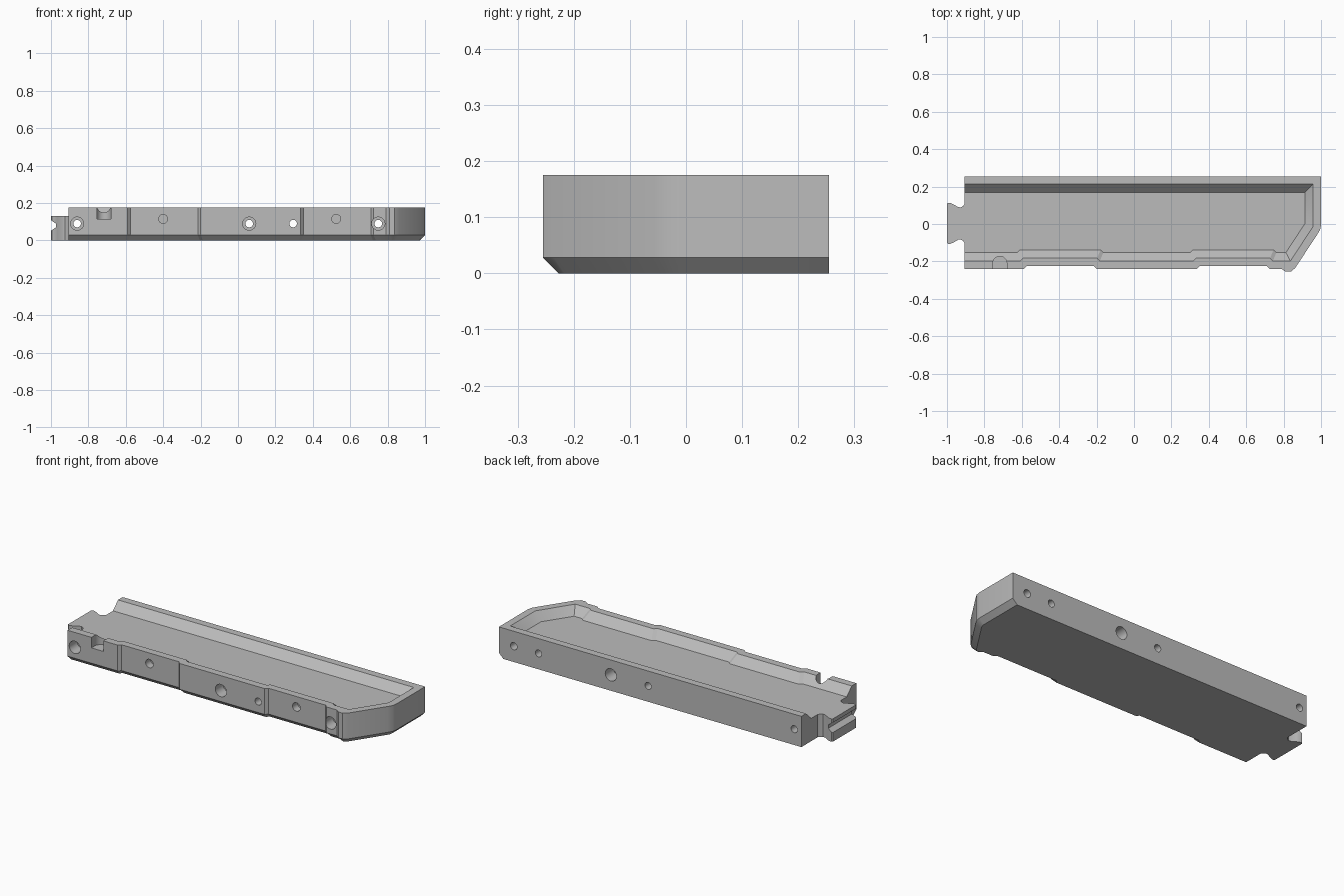
import bpy, bmesh, math
from mathutils import Vector, Matrix

cube = bpy.data.objects.get("Cube")
if cube:
    bpy.data.objects.remove(cube)

grey = bpy.data.materials.new("plain grey")
grey.use_nodes = True
COLOUR = (0.5, 0.5, 0.5, 1)
grey.diffuse_color = COLOUR
grey.node_tree.nodes["Principled BSDF"].inputs["Base Color"].default_value = COLOUR

HEIGHT, FLOOR, CHAMFER = 0.175, 0.13, 0.028
LEFT, BACK, HOLE_Z = -0.905, 0.255, 0.09


def inset(path, dist, back_dist):
    """Mitred inward offset of an open counter-clockwise path; the last segment is the back."""
    pts = [Vector(p) for p in path]
    dirs = [(b - a).normalized() for a, b in zip(pts, pts[1:])]
    norms = [Vector((-d.y, d.x)) for d in dirs]
    dists = [dist] * (len(dirs) - 1) + [back_dist]
    out = [pts[0] + norms[0] * dists[0]]
    for i in range(1, len(dirs)):
        n, m, a, b = norms[i - 1], norms[i], dists[i - 1], dists[i]
        det = n.x * m.y - n.y * m.x
        out.append(pts[i] + Vector(((a * m.y - b * n.y) / det, (b * n.x - a * m.x) / det)))
    return out + [pts[-1] + norms[-1] * dists[-1]]


def make(name, bm, helper=False):
    bmesh.ops.recalc_face_normals(bm, faces=bm.faces)
    mesh = bpy.data.meshes.new(name)
    bm.to_mesh(mesh)
    bm.free()
    mesh.materials.append(grey)
    ob = bpy.data.objects.new(name, mesh)
    bpy.context.collection.objects.link(ob)
    ob.hide_render = helper
    return ob


def loft(name, rings, helper=False):
    """Solid through stacked (points, z) rings."""
    bm = bmesh.new()
    loops = [[bm.verts.new((p[0], p[1], z)) for p in pts] for pts, z in rings]
    for lo, hi in zip(loops, loops[1:]):
        for i in range(len(lo)):
            j = (i + 1) % len(lo)
            bm.faces.new((lo[i], lo[j], hi[j], hi[i]))
    bm.faces.new(loops[0])
    bm.faces.new(loops[-1])
    return make(name, bm, helper)


def bore(x, z, radius, y0, y1):
    """Cylinder cutter along y."""
    bm = bmesh.new()
    place = Matrix.Translation((x, (y0 + y1) / 2, z)) @ Matrix.Rotation(math.pi / 2, 4, "X")
    bmesh.ops.create_cone(bm, cap_ends=True, segments=32, radius1=radius,
                          radius2=radius, depth=y1 - y0, matrix=place)
    return make("hole_cutter", bm, True)


def cut(ob, cutter, operation="DIFFERENCE"):
    mod = ob.modifiers.new("cut", "BOOLEAN")
    mod.operation = operation
    mod.solver = "EXACT"
    mod.object = cutter
    bpy.context.view_layer.objects.active = ob
    bpy.ops.object.modifier_apply(modifier=mod.name)
    bpy.data.objects.remove(cutter)


# Front edge with its two shallow recesses
front = [(LEFT, -0.24)]
for a, b in ((-0.59, -0.2), (0.335, 0.725)):
    front += [(a, -0.24), (a + 0.015, -0.225), (b - 0.015, -0.225), (b, -0.24)]
back = [(1, BACK), (LEFT, BACK)]
nose = [(0.79, -0.24), (0.81, -0.255), (0.838, -0.255), (0.862, -0.235),
        (0.98, -0.056), (0.995, -0.031), (1, -0.005)]
outer = front + nose + back
inner = front + [(0.859, -0.24), (1, -0.025)] + back

# Tray body with chamfered underside
body = loft("tray_body", [(inset(outer, CHAMFER, 0), 0), (outer, CHAMFER), (outer, HEIGHT)])

# Cavity with sloped walls, open at the right end
rings = []
for wall, z in ((0.087, FLOOR), (0.042, HEIGHT), (0.042, HEIGHT + 0.1)):
    ring = inset(inner, wall, wall)
    ring[0].x = ring[-1].x = LEFT - 0.2
    rings.append((ring, z))
cut(body, loft("cavity_cutter", rings, True))

# Round-ended slot in the front wall
slot = [(-0.755, -0.3), (-0.68, -0.3)]
for i in range(17):
    t = math.pi * i / 16
    slot.append((-0.7175 + 0.0375 * math.cos(t), -0.21 + 0.0375 * math.sin(t)))
cut(body, loft("slot_cutter", [(slot, 0.115), (slot, 0.3)], True))

# Through holes, counterbored from the front or the back
for x, from_front in ((-0.86, True), (0.06, True), (0.295, False), (0.75, True)):
    cut(body, bore(x, HOLE_Z, 0.02, -0.4, 0.4))
    span = (-0.4, -0.17) if from_front else (0.18, 0.4)
    cut(body, bore(x, HOLE_Z, 0.035, *span))

# Blind holes
for x in (-0.4, 0.525):
    cut(body, bore(x, 0.115, 0.024, -0.4, -0.18))
cut(body, bore(0.906, HOLE_Z, 0.021, 0.15, 0.4))

# Dovetail tongue on the open end, mirrored about its own centre line
half = [(LEFT + 0.02, 0.105), (LEFT, 0.105), (-0.914, 0.093), (-0.926, 0.086), (-0.94, 0.087),
        (-0.965, 0.102), (-0.982, 0.109), (-0.994, 0.11), (-1, 0.104)]
outline = [(x, 0.003 + y) for x, y in half] + [(x, 0.003 - y) for x, y in reversed(half)]
tongue = loft("dovetail_tongue", [(outline, 0), (outline, FLOOR)])

# Groove across the tongue end
bm = bmesh.new()
profile = [(-1.01, 0.045), (-0.973, 0.07), (-0.973, 0.09), (-1.01, 0.115)]
face = bm.faces.new([bm.verts.new((x, -0.2, z)) for x, z in profile])
swept = bmesh.ops.extrude_face_region(bm, geom=[face])
bmesh.ops.translate(bm, vec=(0, 0.4, 0),
                    verts=[v for v in swept["geom"] if isinstance(v, bmesh.types.BMVert)])
cut(tongue, make("groove_cutter", bm, True))
cut(body, tongue, "UNION")

# Smooth the rounds, keep the hard edges
bpy.ops.object.select_all(action="DESELECT")
body.select_set(True)
bpy.context.view_layer.objects.active = body
bpy.ops.object.shade_smooth_by_angle(angle=math.radians(30))
